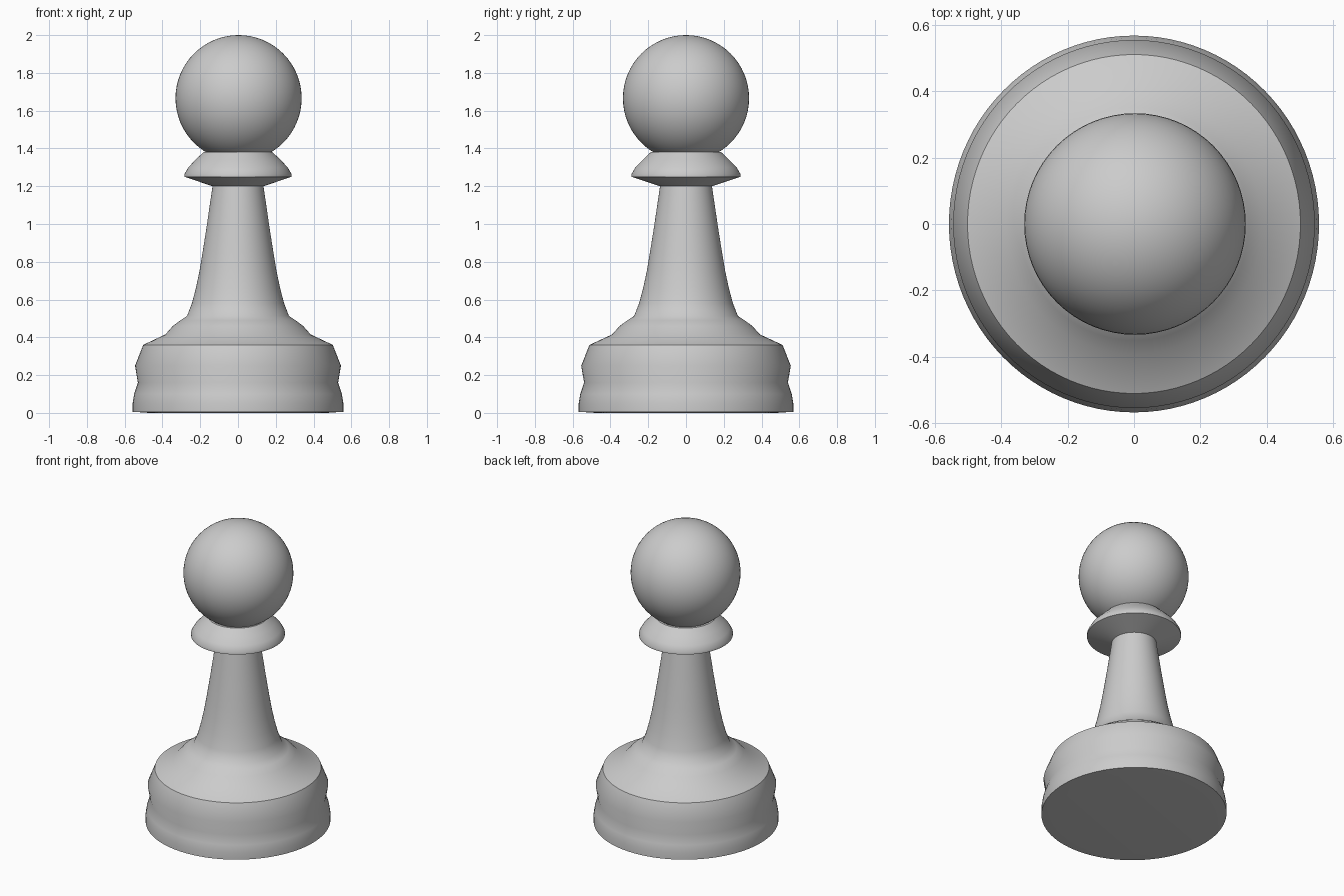
import bpy, bmesh, math

if "Cube" in bpy.data.objects:
    bpy.data.objects.remove(bpy.data.objects["Cube"])


def finish(name, bm, angle):
    bmesh.ops.recalc_face_normals(bm, faces=bm.faces)
    mesh = bpy.data.meshes.new(name)
    bm.to_mesh(mesh)
    bm.free()
    ob = bpy.data.objects.new(name, mesh)
    bpy.context.collection.objects.link(ob)
    bpy.ops.object.select_all(action='DESELECT')
    ob.select_set(True)
    bpy.context.view_layer.objects.active = ob
    bpy.ops.object.shade_smooth_by_angle(angle=math.radians(angle))
    return ob


def lathe(name, profile, steps=96, angle=40):
    """Spin (radius, z) points around the z axis."""
    bm = bmesh.new()
    verts = [bm.verts.new((r, 0, z)) for r, z in profile]
    edges = [bm.edges.new(pair) for pair in zip(verts, verts[1:])]
    bmesh.ops.spin(bm, geom=verts + edges, cent=(0, 0, 0), axis=(0, 0, 1),
                   angle=math.tau, steps=steps)
    bmesh.ops.remove_doubles(bm, verts=bm.verts, dist=1e-4)
    return finish(name, bm, angle)


# Turned body: grooved base, shoulder, tapering stem and collar
body = lathe("pawn_body", [
    (0, 0), (0.47, 0), (0.558, 0.006), (0.558, 0.05), (0.55, 0.10), (0.53, 0.16),
    (0.545, 0.25), (0.502, 0.36),
    (0.385, 0.415), (0.345, 0.46), (0.305, 0.49), (0.27, 0.513),
    (0.244, 0.58), (0.223, 0.66), (0.204, 0.75), (0.189, 0.84),
    (0.167, 0.98), (0.151, 1.09), (0.135, 1.20),
    (0.283, 1.25), (0.283, 1.265), (0.263, 1.30), (0.225, 1.34),
    (0.183, 1.38), (0, 1.38),
])
body.scale.y = 1.018

# Ball head
bm = bmesh.new()
bmesh.ops.create_uvsphere(bm, u_segments=64, v_segments=32, radius=0.334)
head = finish("head", bm, 40)
head.location = (0.003, 0, 1.666)
